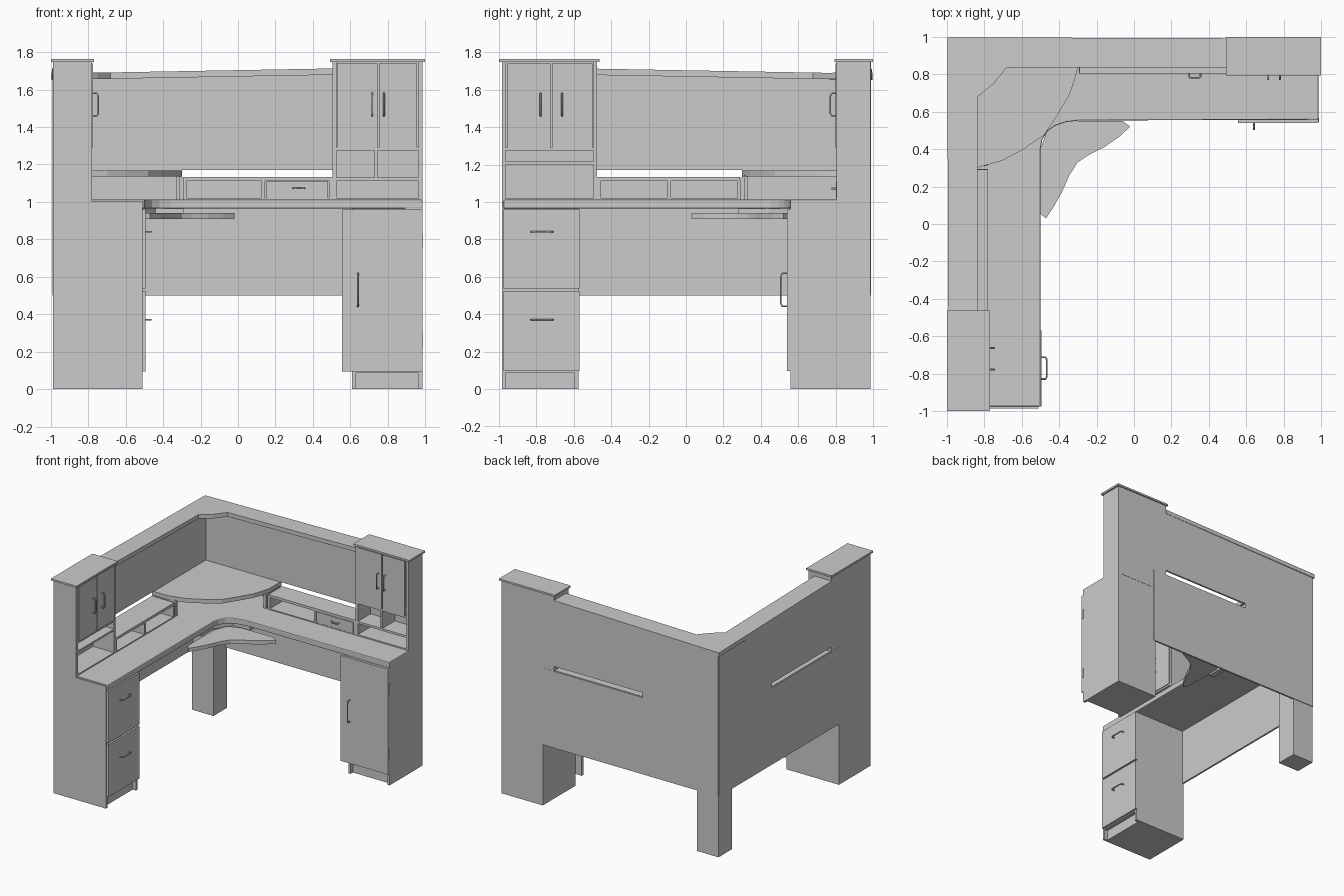
import bpy, bmesh
from mathutils import Vector

if "Cube" in bpy.data.objects:
    bpy.data.objects.remove(bpy.data.objects["Cube"])

# Two wings share one frame: u = along the run (corner -1 to end +1), d = depth (1 at wall), z up.
# Back wing: (x, y) = (u, d).  Left wing is its mirror over the corner diagonal: (x, y) = (-d, -u).
def place(wing, p):
    return Vector(p) if wing == "back" else Vector((-p[1], -p[0], p[2]))

def prism(name, wing, pts, vec, bevel=0):
    bm = bmesh.new()
    f = bm.faces.new([bm.verts.new(place(wing, p)) for p in pts])
    r = bmesh.ops.extrude_face_region(bm, geom=[f])
    v = place(wing, vec)
    for e in r["geom"]:
        if isinstance(e, bmesh.types.BMVert):
            e.co += v
    bmesh.ops.recalc_face_normals(bm, faces=bm.faces[:])
    me = bpy.data.meshes.new(name)
    bm.to_mesh(me)
    bm.free()
    ob = bpy.data.objects.new(name, me)
    bpy.context.collection.objects.link(ob)
    if bevel:
        m = ob.modifiers.new("edge", "BEVEL")
        m.width, m.segments, m.limit_method, m.angle_limit = bevel, 2, "ANGLE", 1.0
    return ob

def box(name, wing, u0, u1, d0, d1, z0, z1):
    return prism(f"{wing}_{name}", wing,
                 [(u0, d0, z0), (u1, d0, z0), (u1, d1, z0), (u0, d1, z0)], (0, 0, z1 - z0))

def slab(name, pts, z0, z1, bevel=0):
    return prism(name, "back", [(x, y, z0) for x, y in pts], (0, 0, z1 - z0), bevel)

def handle(name, wing, u, d, z, half, upright, reach=0.028):
    cu = bpy.data.curves.new(name, "CURVE")
    cu.dimensions, cu.bevel_depth, cu.bevel_resolution, cu.use_fill_caps = "3D", 0.005, 1, True
    path = [(-half, 0), (-half, .75), (-half * .8, 1), (half * .8, 1), (half, .75), (half, 0)]
    sp = cu.splines.new("POLY")
    sp.points.add(len(path) - 1)
    for p, (t, o) in zip(sp.points, path):
        q = (u, d - o * reach, z + t) if upright else (u + t, d - o * reach, z)
        p.co = (*place(wing, q), 1)
    ob = bpy.data.objects.new(f"{wing}_{name}", cu)
    bpy.context.collection.objects.link(ob)
    bpy.ops.object.select_all(action="DESELECT")
    ob.select_set(True)
    bpy.context.view_layer.objects.active = ob
    bpy.ops.object.convert(target="MESH")

# L-shaped worktop with rounded inner corner
slab("worktop", [(-.985, -.975), (-.5, -.975), (-.5, .40), (-.49, .45), (-.46, .497), (-.42, .525),
                 (-.36, .545), (-.29, .553), (.985, .557), (.985, .985), (-.985, .985)], .965, 1.012, .006)

# Curved keyboard tray and its bracket under the corner
slab("keyboard_tray", [(-.06, .55), (-.02, .52), (-.08, .465), (-.16, .41), (-.24, .37), (-.30, .33),
                       (-.345, .26), (-.385, .17), (-.43, .09), (-.47, .03), (-.5, .055),
                       (-.5, .40), (-.46, .51), (-.36, .55)], .91, .94)
slab("tray_bracket", [(-.53, .28), (-.53, .44), (-.44, .57), (-.29, .57), (-.29, .62), (-.58, .62),
                      (-.58, .28)], .925, .97)

# Raised corner shelf and corner leg
slab("corner_shelf", [(-.30, .83), (-.32, .76), (-.345, .69), (-.41, .58), (-.48, .475), (-.59, .40),
                      (-.70, .34), (-.77, .32), (-.84, .30), (-.98, .30), (-.98, .98), (-.30, .98)], 1.135, 1.168)
box("corner_leg", "back", -.985, -.79, .81, .985, 0, .97)

for wing in ("back", "left"):
    L = wing == "left"
    uc = .575 if L else .61          # cabinet inner side
    dc = .51 if L else .56           # cabinet front
    dt = .78 if L else .805          # tower front
    ut = .475 if L else .505         # tower inner side

    # Wall panel with a slit over the shelf
    prism(f"{wing}_wall_panel", wing, [(u, .975, z) for u, z in
          [(-.985, .5), (uc + .02, .5), (uc + .02, 1.13), (-.3, 1.13), (-.3, 1.17),
           (ut + .01, 1.17), (ut + .01, 1.7), (-.985, 1.675)]], (0, .015, 0))

    # Gently sloped canopy, mitred at the corner
    prism(f"{wing}_canopy", wing, [(u, d, 1.69 + .018 * (u + .76)) for u, d in
          [(-.997, .997), (-.75, .75), (-.68, .835), (ut, .835), (ut, .992)]], (0, 0, -.034))

    # Stepped end panel covering cabinet and tower
    prism(f"{wing}_end_panel", wing, [(.965, d, z) for d, z in
          [(dc, 0), (.987, 0), (.987, 1.75), (dt, 1.75), (dt, 1.003), (dc, 1.003)]], (.02, 0, 0))

    # Pedestal cabinet
    box("cabinet_body", wing, uc, .967, dc, .987, .085, .97)
    box("cabinet_inner_side", wing, uc, uc + .02, dc, .987, 0, .1)
    box("kick_base", wing, uc + .01, .967, dc + .03, .987, 0, .09)

    # Tower carcass
    box("tower_inner_side", wing, ut, ut + .02, dt, .987, 1.01, 1.75)
    box("tower_back", wing, ut, .967, .97, .989, .97, 1.75)
    box("tower_cap", wing, ut - .013, 1, dt - .012, 1, 1.748, 1.763)
    box("tower_floor", wing, ut, .967, dt, .98, 1.01, 1.022)
    box("tower_cupboard_floor", wing, ut, .967, dt, .98, 1.275, 1.29)
    box("tower_shelf", wing, ut, .967, dt, .98, 1.2 if L else 1.112, 1.215 if L else 1.13)
    if not L:
        box("tower_divider", wing, .73, .745, dt, .98, 1.13, 1.28)

    # Tower doors with upright bow handles
    um = .72 if L else .748
    for i, (a, b) in enumerate([(ut + .025, um - .004), (um + .004, .955)]):
        box(f"tower_door_{i + 1}", wing, a, b, dt - .006, dt + .012, 1.29, 1.74)
        handle(f"tower_door_handle_{i + 1}", wing, um + (i - .5) * (.115 if L else .062),
               dt - .005, 1.52, .06, True)

    # Low cubby shelf on the worktop
    box("cubby_top", wing, -.29, ut, dt, .98, 1.112, 1.133)
    box("cubby_floor", wing, -.29, ut, dt, .98, 1.01, 1.02)
    for i, u in enumerate([-.295, .08 if L else .125, ut - .02]):
        box(f"cubby_post_{i + 1}", wing, u, u + .02, dt, .98, 1.012, 1.115)
    box("corner_riser", wing, -.33, -.31, dt, .98, 1.01, 1.14)

# Cubby drawer on the back wing
box("cubby_drawer", "back", .152, .482, .803, .95, 1.022, 1.11)
handle("cubby_drawer_handle", "back", .325, .803, 1.072, .03, False, .022)

# Back wing cabinet door, handle and hinges
box("cabinet_door", "back", .555, .985, .54, .56, .095, .96)
handle("cabinet_door_handle", "back", .64, .54, .53, .088, True, .034)
for i, z in enumerate((.22, .75)):
    box(f"door_hinge_{i + 1}", "back", .983, .989, .545, .565, z, z + .08)

# Left wing file drawers
for i, (z0, z1, zh) in enumerate([(.095, .525, .37), (.538, .962, .84)]):
    box(f"file_drawer_{i + 1}", "left", .57, .975, .494, .512, z0, z1)
    handle(f"file_drawer_handle_{i + 1}", "left", .77, .494, zh, .058, False)
